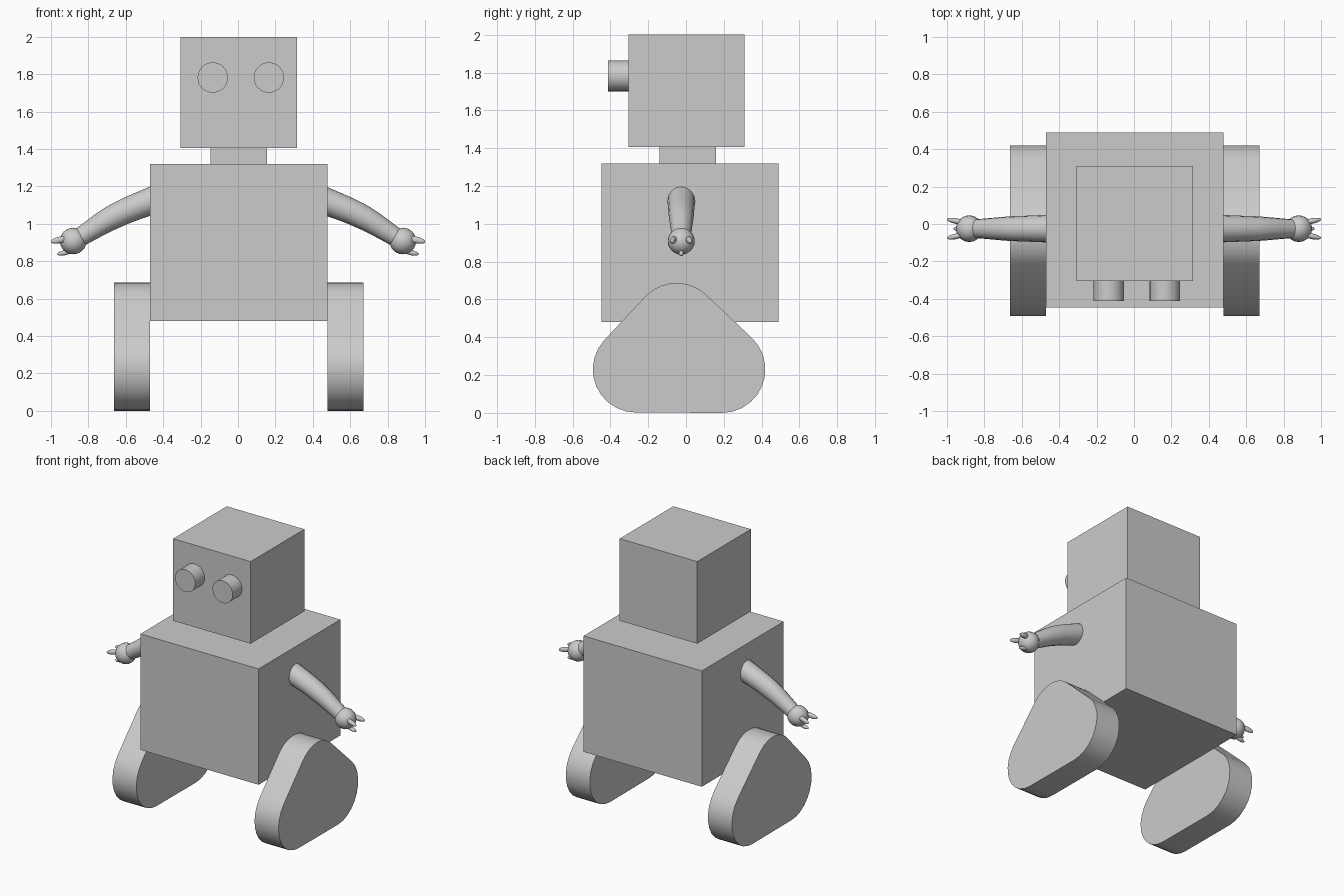
import bpy, bmesh, math
from mathutils import Vector

if "Cube" in bpy.data.objects:
    bpy.data.objects.remove(bpy.data.objects["Cube"])

CX = 0.004   # body centre line
AY = -0.025  # arm plane


def smooth(ob, angle=35):
    bpy.ops.object.select_all(action='DESELECT')
    bpy.context.view_layer.objects.active = ob
    ob.select_set(True)
    bpy.ops.object.shade_smooth_by_angle(angle=math.radians(angle))


def box(name, lo, hi):
    lo, hi = Vector(lo), Vector(hi)
    bpy.ops.mesh.primitive_cube_add(size=1, location=(lo + hi) / 2)
    ob = bpy.context.object
    ob.name = name
    ob.scale = hi - lo
    return ob


def ball(name, loc, scale, direction=None, seg=24):
    bpy.ops.mesh.primitive_uv_sphere_add(segments=seg, ring_count=seg // 2, radius=1, location=loc)
    ob = bpy.context.object
    ob.name = name
    ob.scale = scale
    if direction:
        ob.rotation_euler = Vector(direction).to_track_quat('Z', 'Y').to_euler()
    smooth(ob, 60)
    return ob


def track(name, x0, x1):
    # rounded triangle: three arcs joined by straight runs
    arcs = [((-0.265, 0.23), 0.228, 137, 270), ((0.19, 0.23), 0.23, -90, 46),
            ((-0.05, 0.46), 0.227, 46, 137)]
    pts = []
    for (cy, cz), r, a, b in arcs:
        for i in range(11):
            t = math.radians(a + (b - a) * i / 10)
            pts.append((cy + r * math.cos(t), max(0, cz + r * math.sin(t))))
    bm = bmesh.new()
    face = bm.faces.new([bm.verts.new((x0, y, z)) for y, z in pts])
    ext = bmesh.ops.extrude_face_region(bm, geom=[face], use_keep_orig=True)
    verts = [v for v in ext['geom'] if isinstance(v, bmesh.types.BMVert)]
    bmesh.ops.translate(bm, verts=verts, vec=(x1 - x0, 0, 0))
    bmesh.ops.recalc_face_normals(bm, faces=bm.faces)
    me = bpy.data.meshes.new(name)
    bm.to_mesh(me)
    bm.free()
    ob = bpy.data.objects.new(name, me)
    bpy.context.collection.objects.link(ob)
    smooth(ob)


def arm(name, s):
    # tapered, drooping tube
    cu = bpy.data.curves.new(name, 'CURVE')
    cu.dimensions = '3D'
    cu.bevel_depth = 1
    cu.bevel_resolution = 6
    cu.use_fill_caps = True
    sp = cu.splines.new('BEZIER')
    path = [(0.42, 1.14, 0.075), (0.66, 1.04, 0.066), (0.85, 0.925, 0.05)]
    sp.bezier_points.add(len(path) - 1)
    for p, (x, z, r) in zip(sp.bezier_points, path):
        p.co = (s * x, AY, z)
        p.radius = r
        p.handle_left_type = p.handle_right_type = 'AUTO'
    ob = bpy.data.objects.new(name, cu)
    bpy.context.collection.objects.link(ob)
    bpy.ops.object.select_all(action='DESELECT')
    bpy.context.view_layer.objects.active = ob
    ob.select_set(True)
    bpy.ops.object.convert(target='MESH')
    smooth(bpy.context.object)


# torso, neck, head
box("torso", (CX - 0.474, -0.447, 0.48), (CX + 0.474, 0.49, 1.32))
box("neck", (CX - 0.151, -0.14, 1.30), (CX + 0.151, 0.158, 1.42))
box("head", (CX - 0.311, -0.305, 1.405), (CX + 0.311, 0.31, 2.0))

# eyes
for side, x in (("left", -0.135), ("right", 0.165)):
    bpy.ops.mesh.primitive_cylinder_add(vertices=32, radius=0.081, depth=0.15,
                                        location=(x, -0.337, 1.782),
                                        rotation=(math.pi / 2, 0, 0))
    bpy.context.object.name = side + "_eye"
    smooth(bpy.context.object)

for side, s in (("left", -1), ("right", 1)):
    track(side + "_track", CX + s * 0.474, CX + s * 0.666)
    arm(side + "_arm", s)
    # hand with two fingers and a thumb
    ball(side + "_hand", (s * 0.881, AY, 0.908), (0.071,) * 3)
    for n, d in (("front", -1), ("back", 1)):
        ball(f"{side}_{n}_finger", (s * 0.952, AY + d * 0.041, 0.914), (0.015, 0.018, 0.051),
             (s, d * 0.2, -0.22), 16)
    ball(side + "_thumb", (s * 0.925, AY, 0.846), (0.014, 0.014, 0.042), (s, 0, -0.22), 16)
